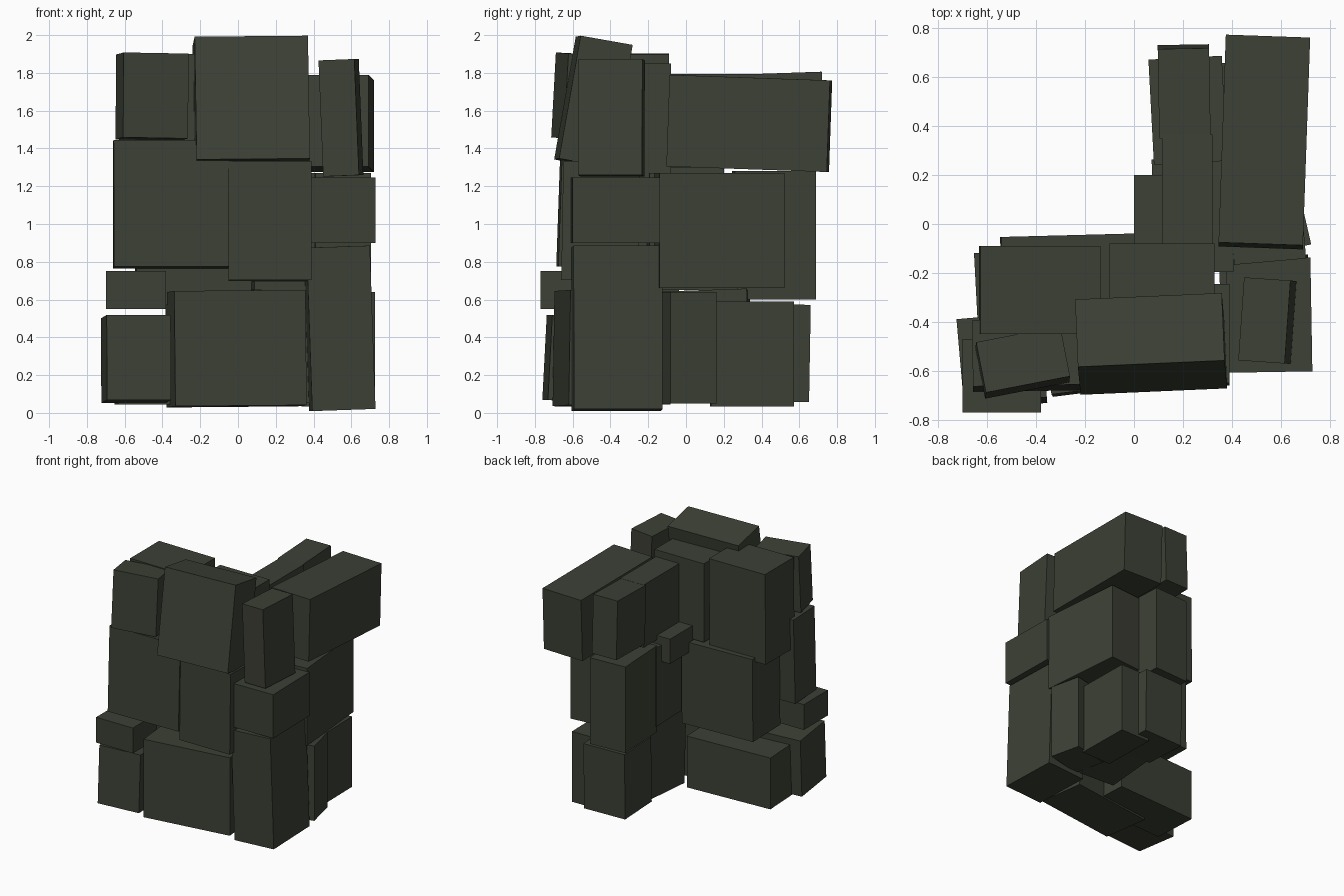
import bpy
from math import radians
from mathutils import Vector

if "Cube" in bpy.data.objects:
    bpy.data.objects.remove(bpy.data.objects["Cube"])

mat = bpy.data.materials.new("dark_olive_grey")
mat.diffuse_color = (0.045, 0.052, 0.036, 1)
mat.use_nodes = True
mat.node_tree.nodes["Principled BSDF"].inputs["Base Color"].default_value = mat.diffuse_color


def block(name, x, y, z, rot=(0, 0, 0)):
    """Box given by its extents, then turned about its centre (degrees)."""
    bpy.ops.mesh.primitive_cube_add(
        size=1,
        location=[(a + b) / 2 for a, b in (x, y, z)],
        rotation=[radians(r) for r in rot])
    ob = bpy.context.object
    ob.name = name
    ob.scale = Vector([b - a for a, b in (x, y, z)])
    ob.data.materials.append(mat)


# front wing, bottom course
block("front_low_left", (-.71, -.37), (-.735, -.385), (.06, .51), (-3, 0, 5))
block("front_low_ledge", (-.70, -.38), (-.77, -.47), (.55, .75))
block("front_low_middle", (-.36, .34), (-.66, -.28), (.035, .645), (-1, -.5, 7))
block("front_low_right", (.37, .705), (-.60, -.13), (.015, .88), (0, -2, 2))
block("inner_low_left", (-.645, .06), (-.46, -.10), (.045, .45), (0, 0, 3))

# front wing, middle course
block("front_mid_left", (-.66, -.05), (-.67, -.40), (.77, 1.44), (-2, 0, 1))
block("front_mid_middle", (-.05, .39), (-.655, -.25), (.70, 1.33), (-1, 0, 0))
block("front_mid_right", (.38, .725), (-.605, -.14), (.90, 1.245), (0, 0, 1))
block("inner_mid_left", (-.54, .07), (-.40, -.045), (.57, 1.22), (0, .5, 1.5))

# front wing, top course
block("front_top_left", (-.63, -.28), (-.67, -.46), (1.45, 1.90), (-3, 1, 11))
block("front_top_middle", (-.23, .37), (-.63, -.35), (1.315, 1.975), (-10, -.5, 2.5))
block("front_top_right", (.45, .64), (-.565, -.225), (1.255, 1.87), (0, -2.3, -4))
block("inner_top_left", (-.63, -.14), (-.45, -.09), (1.19, 1.90), (0, .5, 0))
block("inner_top_middle", (-.10, .33), (-.42, -.08), (1.23, 1.85))

# back wing, bottom course
block("side_low_front", (.40, .70), (-.12, .13), (.05, .64), (0, 0, 13))
block("side_low_back", (.34, .60), (.13, .57), (.035, .59), (0, 0, 1))
block("back_low", (.09, .44), (.30, .65), (.06, .575), (-1, 0, 2))
block("inner_low_back", (.11, .42), (-.14, .34), (.06, .65), (2, 0, -3))

# back wing, middle course
block("side_mid", (.38, .675), (-.155, .51), (.66, 1.27), (0, 0, 5))
block("back_mid", (.07, .37), (.25, .68), (.60, 1.28), (0, 0, 3))
block("inner_mid_back", (.08, .40), (-.20, .27), (.65, 1.27), (0, 0, 2))
block("small_inner_block", (0, .25), (-.11, .20), (1.14, 1.335))

# back wing, top course
block("side_top", (.36, .705), (-.09, .76), (1.29, 1.775), (-2, 0, -2))
block("back_top", (.10, .31), (.36, .725), (1.34, 1.80), (2, 0, 1))
block("inner_top_back", (.115, .32), (-.10, .365), (1.30, 1.795))
